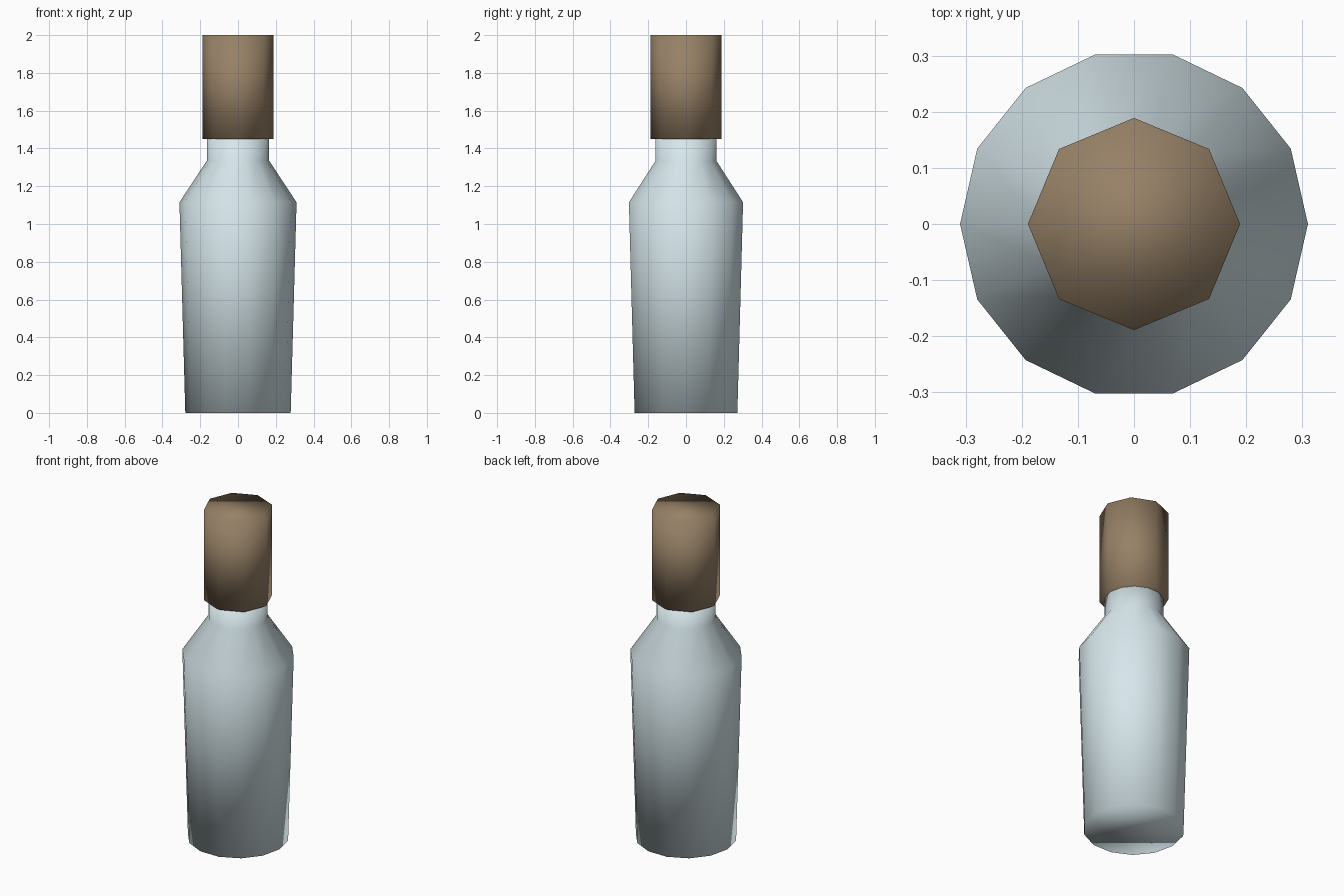
import bpy
import bmesh
from math import cos, sin, tau

if "Cube" in bpy.data.objects:
    bpy.data.objects.remove(bpy.data.objects["Cube"])


def material(name, color):
    mat = bpy.data.materials.new(name)
    mat.diffuse_color = (*color, 1.0)
    mat.use_nodes = True
    mat.node_tree.nodes["Principled BSDF"].inputs["Base Color"].default_value = mat.diffuse_color
    return mat


def lathe(name, profile, sides, mat):
    """Closed solid of revolution from (radius, height) pairs, smooth shaded."""
    bm = bmesh.new()
    rings = [[bm.verts.new((r * cos(tau * i / sides), r * sin(tau * i / sides), z))
              for i in range(sides)] for r, z in profile]
    for low, high in zip(rings, rings[1:]):
        for i in range(sides):
            j = (i + 1) % sides
            bm.faces.new((low[i], low[j], high[j], high[i]))
    bm.faces.new(rings[0][::-1])
    bm.faces.new(rings[-1])
    for face in bm.faces:
        face.smooth = True
    mesh = bpy.data.meshes.new(name)
    bm.to_mesh(mesh)
    bm.free()
    mesh.materials.append(mat)
    obj = bpy.data.objects.new(name, mesh)
    bpy.context.collection.objects.link(obj)
    return obj


glass = material("pale_glass", (0.68, 0.80, 0.84))
cork = material("brown_cork", (0.31, 0.22, 0.135))

# Bottle: tapered body, sloped shoulder, straight neck reaching into the stopper
lathe("bottle", [(0.279, 0), (0.31, 1.115), (0.165, 1.335), (0.165, 1.46)], 14, glass)

# Stopper: octagonal block over the neck
lathe("stopper", [(0.189, 1.45), (0.189, 2.0)], 8, cork)
